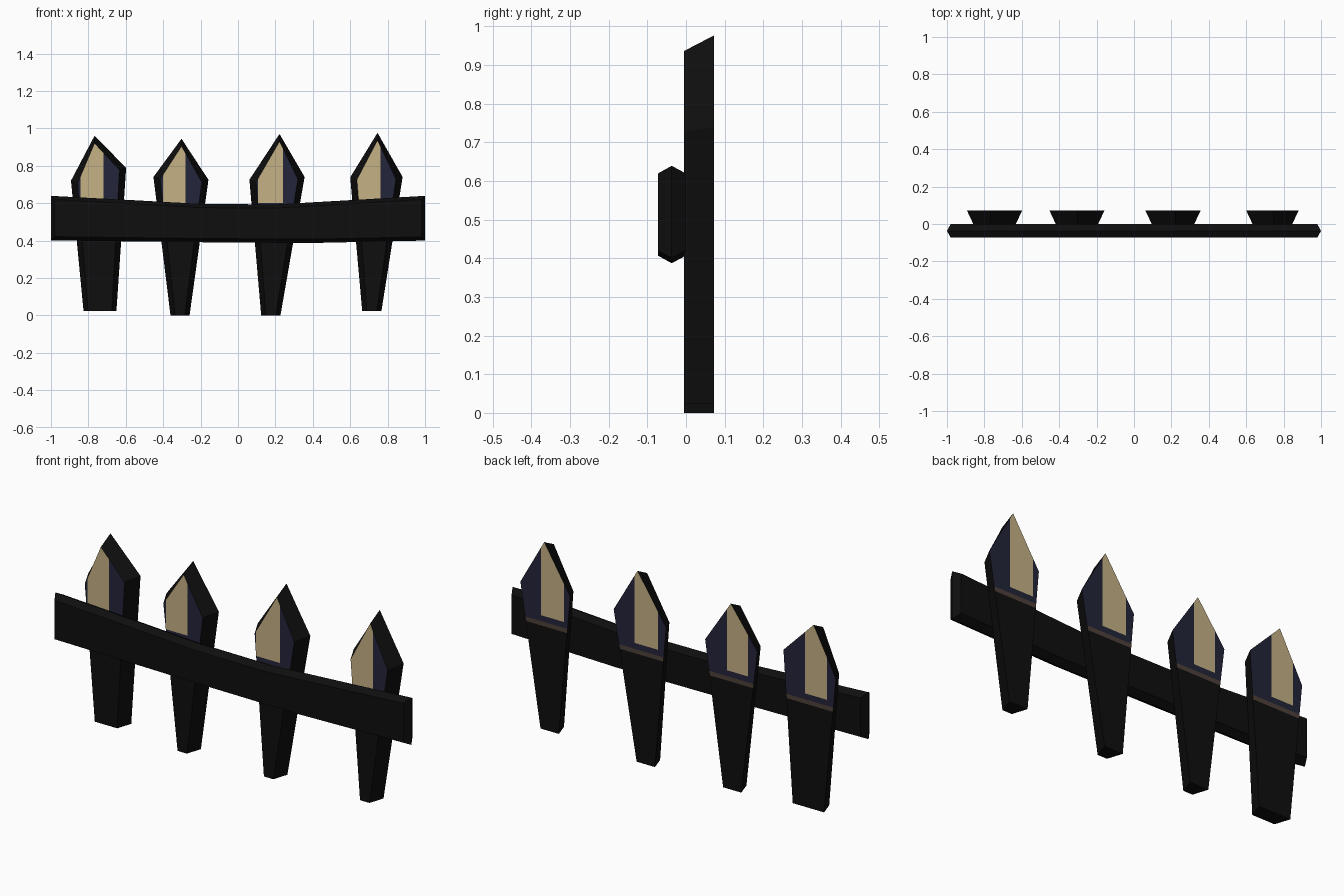
import bpy, bmesh
from mathutils import Vector

if "Cube" in bpy.data.objects:
    bpy.data.objects.remove(bpy.data.objects["Cube"])


def material(name, rgb):
    m = bpy.data.materials.new(name)
    m.diffuse_color = (*rgb, 1)
    m.use_nodes = True
    m.node_tree.nodes["Principled BSDF"].inputs["Base Color"].default_value = m.diffuse_color
    return m


BLACK = material("near_black_wood", (0.0045, 0.0045, 0.0045))
CREAM = material("cream_paint", (0.56, 0.44, 0.23))
NAVY = material("dark_navy_paint", (0.017, 0.018, 0.042))
BROWN = material("brown_trim", (0.075, 0.053, 0.041))
MATS = [BLACK, CREAM, NAVY, BROWN]


def loft(loops):
    """Skin equal-length vertex loops and cap both ends."""
    bm = bmesh.new()
    rings = [[bm.verts.new(p) for p in loop] for loop in loops]
    n = len(rings[0])
    for a, b in zip(rings, rings[1:]):
        for i in range(n):
            j = (i + 1) % n
            bm.faces.new((a[i], a[j], b[j], b[i]))
    bm.faces.new(rings[0])
    bm.faces.new(rings[-1])
    bmesh.ops.recalc_face_normals(bm, faces=bm.faces)
    return bm


def finish(bm, name):
    me = bpy.data.meshes.new(name)
    for m in MATS:
        me.materials.append(m)
    bm.to_mesh(me)
    bm.free()
    ob = bpy.data.objects.new(name, me)
    bpy.context.collection.objects.link(ob)


# Pickets: wide back outline, smaller front outline, painted pointed heads
Z_BAND, Z_NAVY, Z_CREAM = 0.548, 0.57, 0.6


def picket(name, peak, left, right, foot, stripe):
    fl, fr, fz = foot
    back = [(fl, fz), (fr, fz), right, peak, left]
    front = [(fl + 0.025, fz), (fr - 0.025, fz),
             (right[0] - 0.036, right[1] - 0.012),
             (peak[0], peak[1] - 0.04),
             (left[0] + 0.036, left[1] - 0.012)]
    bm = loft([[(x, -0.005, z) for x, z in front],
               [(x, 0.072, z) for x, z in back]])
    # cut the paint borders into the faces
    cuts = [((0, 0, z), (0, 0, 1)) for z in (Z_BAND, Z_NAVY, Z_CREAM)]
    cuts += [((x, 0, 0), (1, 0, 0)) for x in stripe]
    for co, no in cuts:
        flat = [f for f in bm.faces if abs(f.normal.y) > 0.95]
        geom = flat + list({e for f in flat for e in f.edges}) \
            + list({v for f in flat for v in f.verts})
        bmesh.ops.bisect_plane(bm, geom=geom, plane_co=Vector(co), plane_no=Vector(no))
        bm.normal_update()
    for f in bm.faces:
        c = f.calc_center_median()
        if abs(f.normal.y) < 0.95 or c.z < Z_BAND:
            continue
        if c.z < Z_NAVY:
            f.material_index = 3
        elif c.z > Z_CREAM and stripe[0] < c.x < stripe[1]:
            f.material_index = 1
        else:
            f.material_index = 2
    finish(bm, name)


picket("picket_1", (-0.767, 0.96), (-0.893, 0.72), (-0.598, 0.789),
       (-0.826, -0.65, 0.024), (-0.842, -0.72))
picket("picket_2", (-0.302, 0.944), (-0.452, 0.74), (-0.158, 0.725),
       (-0.361, -0.259, 0.0), (-0.4, -0.281))
picket("picket_3", (0.222, 0.97), (0.061, 0.725), (0.356, 0.74),
       (0.124, 0.227, 0.0), (0.106, 0.24))
picket("picket_4", (0.746, 0.976), (0.6, 0.738), (0.88, 0.74),
       (0.664, 0.767, 0.024), (0.634, 0.763))

# Rail: sagging plank with a ridge running round its edge
TOP = [(-1, 0.639), (-0.6, 0.618), (-0.2, 0.596), (0.2, 0.593), (0.6, 0.616), (1, 0.639)]
BOTTOM = [(1, 0.4), (0.4, 0.387), (-0.2, 0.391), (-1, 0.401)]


def rail_loop(y, inset):
    k = 1 - inset
    return [(x * k, y, z - inset) for x, z in TOP] + \
           [(x * k, y, z + inset) for x, z in BOTTOM]


finish(loft([rail_loop(-0.073, 0.02), rail_loop(-0.037, 0), rail_loop(0, 0.02)]), "rail")
